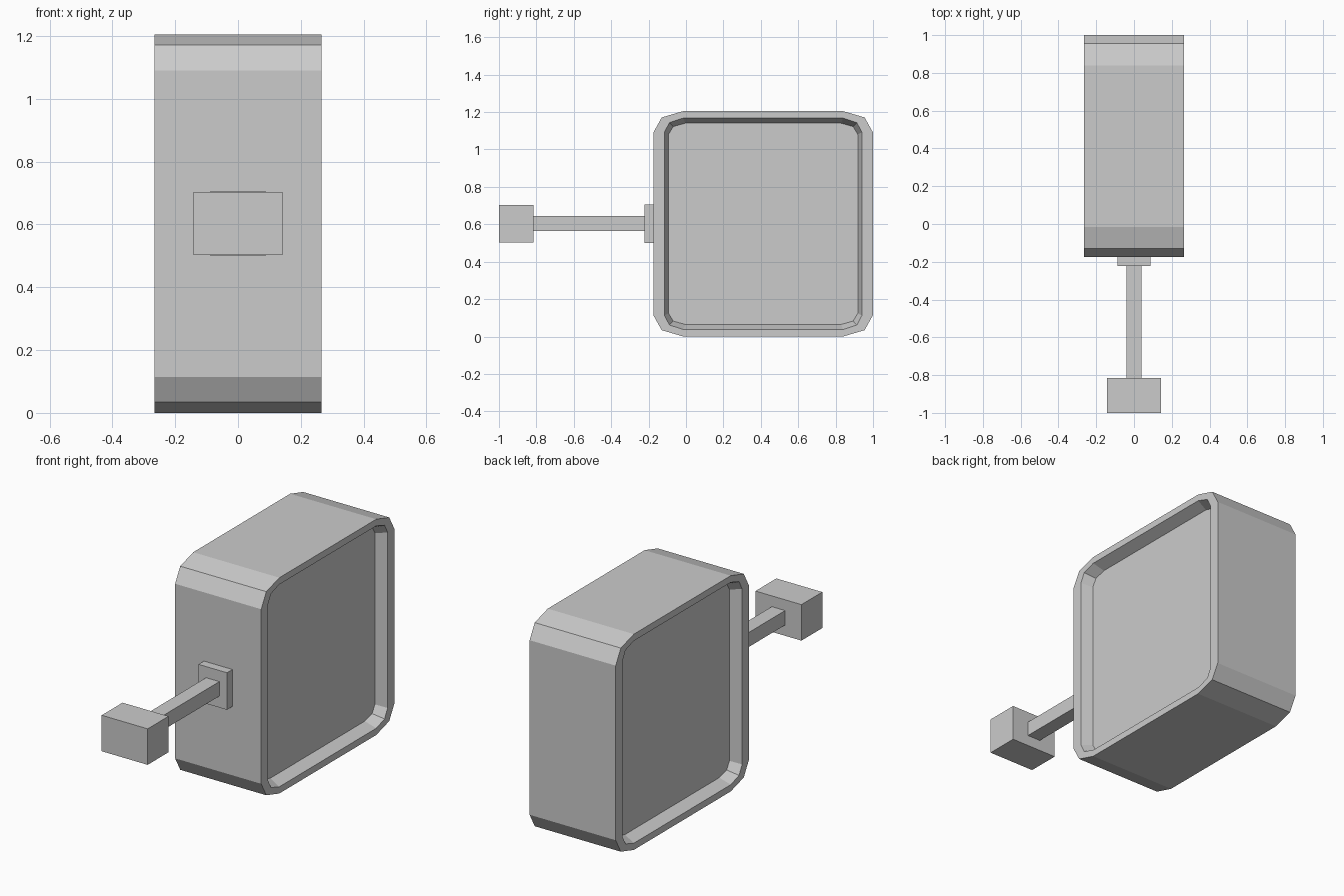
import bpy, bmesh

if "Cube" in bpy.data.objects:
    bpy.data.objects.remove(bpy.data.objects["Cube"])

CY, CZ = 0.4125, 0.6025   # centre of the body in side view


def ring(bm, x, hy, hz, cut, mid):
    """Rounded rectangle in the YZ plane: cut = corner size, mid = middle corner point inset."""
    corner = [(hy, hz - cut[1]), (hy - mid[0], hz - mid[1]), (hy - cut[0], hz)]
    pts = []
    for sy, sz, flip in ((1, 1, 1), (-1, 1, -1), (-1, -1, 1), (1, -1, -1)):
        pts += [(sy * y, sz * z) for y, z in corner[::flip]]
    return [bm.verts.new((x, CY + y, CZ + z)) for y, z in pts]


def finish(bm, name):
    bmesh.ops.recalc_face_normals(bm, faces=bm.faces)
    mesh = bpy.data.meshes.new(name)
    bm.to_mesh(mesh)
    bm.free()
    obj = bpy.data.objects.new(name, mesh)
    bpy.context.collection.objects.link(obj)
    return obj


def box(name, hx, y0, y1, z0, z1):
    bm = bmesh.new()
    bmesh.ops.create_cube(bm, size=1)
    bmesh.ops.scale(bm, vec=(2 * hx, y1 - y0, z1 - z0), verts=bm.verts)
    bmesh.ops.translate(bm, vec=(0, (y0 + y1) / 2, (z0 + z1) / 2), verts=bm.verts)
    return finish(bm, name)


# Body: chamfered block with a sloped recess on both sides
HX, DEPTH = 0.266, 0.063
floor = (0.506, 0.538, (0.09, 0.06), (0.025, 0.018))
rim = (0.528, 0.565, (0.10, 0.075), (0.027, 0.024))
outer = (0.5875, 0.6025, (0.16, 0.115), (0.045, 0.034))
bm = bmesh.new()
rings = [ring(bm, x, *p) for x, p in (
    (-HX + DEPTH, floor), (-HX, rim), (-HX, outer),
    (HX, outer), (HX, rim), (HX - DEPTH, floor))]
for a, b in zip(rings, rings[1:]):
    for i in range(len(a)):
        j = (i + 1) % len(a)
        bm.faces.new((a[i], a[j], b[j], b[i]))
bm.faces.new(rings[0])
bm.faces.new(rings[-1])
finish(bm, "body")

# Mounting plate, stem and end block on the front
box("mounting_plate", 0.088, -0.223, -0.175, 0.499, 0.706)
box("stem", 0.041, -0.816, -0.223, 0.563, 0.644)
box("end_block", 0.142, -1.0, -0.816, 0.503, 0.704)
